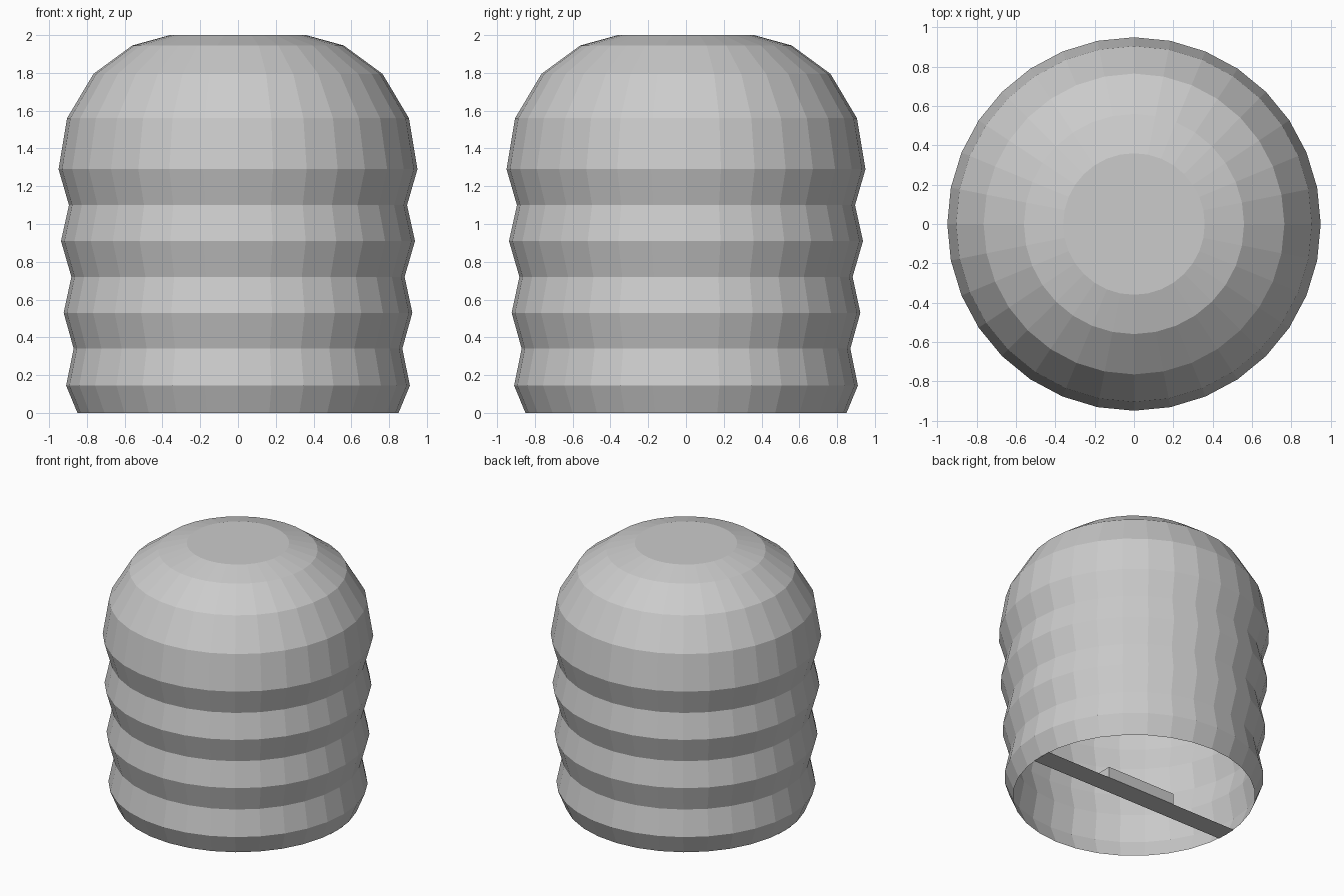
import bpy, bmesh
from math import cos, sin, tau

if "Cube" in bpy.data.objects:
    bpy.data.objects.remove(bpy.data.objects["Cube"])

SIDES = 32


def make_object(name, bm):
    mesh = bpy.data.meshes.new(name)
    bm.to_mesh(mesh)
    bm.free()
    obj = bpy.data.objects.new(name, mesh)
    bpy.context.collection.objects.link(obj)
    return obj


# Ribbed shell: lathed profile, open at the bottom, closed flat at the top
profile = [(0.85, 0), (0.91, 0.145), (0.87, 0.34), (0.923, 0.53), (0.882, 0.72),
           (0.937, 0.91), (0.895, 1.10), (0.95, 1.29), (0.905, 1.56),
           (0.765, 1.795), (0.56, 1.945), (0.36, 2.0)]
bm = bmesh.new()
rings = [[bm.verts.new((r * cos(tau * i / SIDES), r * sin(tau * i / SIDES), z))
          for i in range(SIDES)] for r, z in profile]
for low, high in zip(rings, rings[1:]):
    for i in range(SIDES):
        j = (i + 1) % SIDES
        bm.faces.new((low[i], low[j], high[j], high[i]))
bm.faces.new(rings[-1])
make_object("ribbed_shell", bm)

# Flat strip across the open bottom
bm = bmesh.new()
bm.faces.new([bm.verts.new((x, y, 0)) for x, y in
              ((-0.848, -0.08), (-0.848, 0.08), (0.848, 0.08), (0.848, -0.08))])
make_object("bottom_strip", bm)

# Small block resting on the strip, inside the shell
bm = bmesh.new()
bmesh.ops.create_cube(bm, size=1)
bmesh.ops.scale(bm, vec=(0.59, 0.16, 0.085), verts=bm.verts)
bmesh.ops.translate(bm, vec=(0, 0, 0.0435), verts=bm.verts)
make_object("inner_block", bm)
